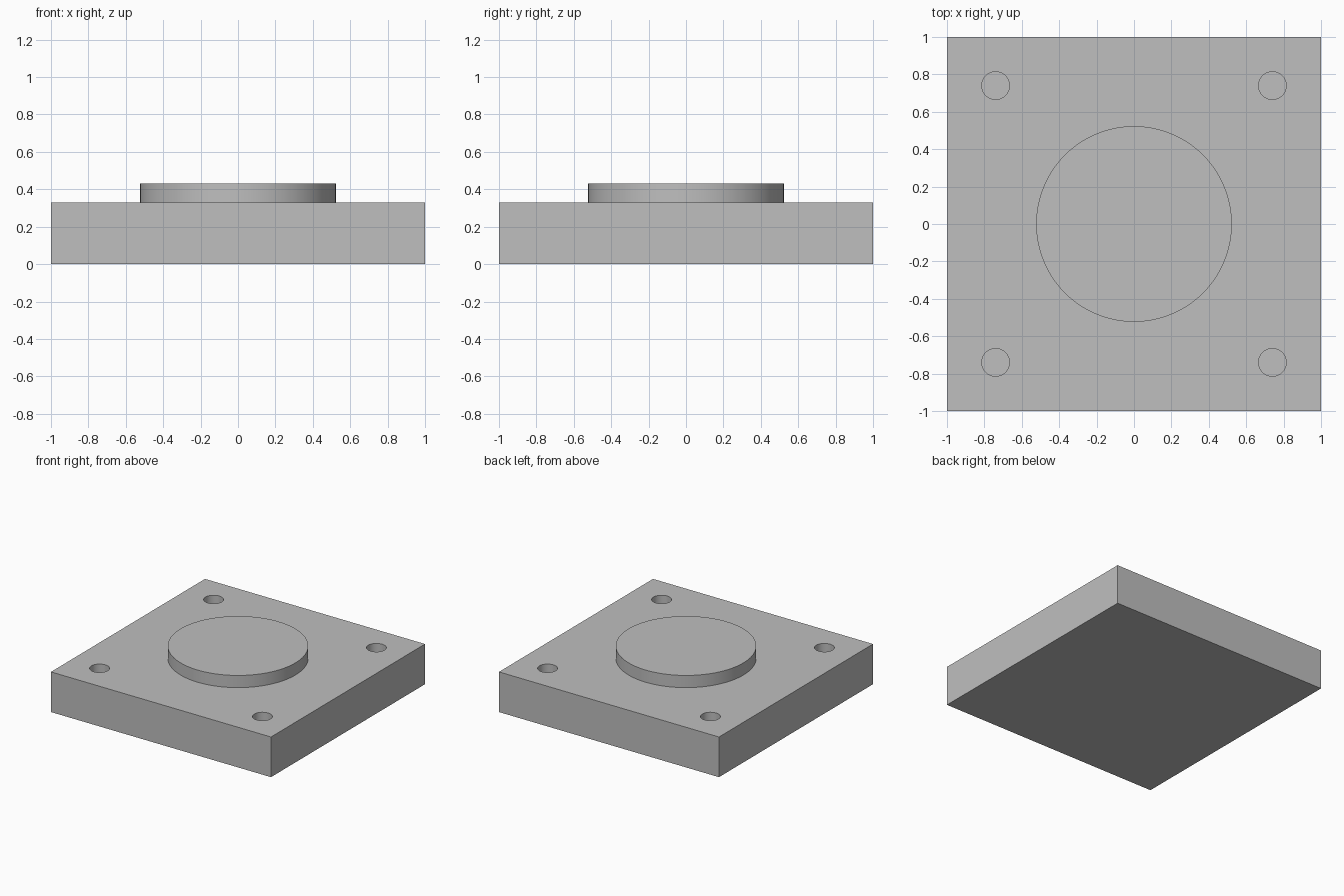
import bpy
import math

cube = bpy.data.objects.get("Cube")
if cube:
    bpy.data.objects.remove(cube, do_unlink=True)

PLATE_TOP = 0.33
BOSS_TOP = 0.43
HOLE_DEPTH = 0.2

grey = bpy.data.materials.new("machined grey")
grey.use_nodes = True
colour = (0.52, 0.52, 0.52, 1)
grey.diffuse_color = colour
grey.node_tree.nodes["Principled BSDF"].inputs["Base Color"].default_value = colour


def cylinder(name, radius, bottom, top, x=0, y=0, sides=64):
    bpy.ops.mesh.primitive_cylinder_add(
        vertices=sides, radius=radius, depth=top - bottom,
        location=(x, y, (bottom + top) / 2))
    obj = bpy.context.object
    obj.name = name
    obj.data.materials.append(grey)
    return obj


def cut(target, tool, operation):
    mod = target.modifiers.new(tool.name, 'BOOLEAN')
    mod.operation = operation
    mod.solver = 'EXACT'
    mod.object = tool
    bpy.context.view_layer.objects.active = target
    bpy.ops.object.modifier_apply(modifier=mod.name)
    bpy.data.objects.remove(tool, do_unlink=True)


# Square base plate
bpy.ops.mesh.primitive_cube_add(size=1, location=(0, 0, PLATE_TOP / 2))
plate = bpy.context.object
plate.name = "base_plate"
plate.scale = (2, 2, PLATE_TOP)
bpy.ops.object.transform_apply(location=True, rotation=False, scale=True)
plate.data.materials.append(grey)

# Round boss joined to the plate
cut(plate, cylinder("boss", 0.523, PLATE_TOP - 0.1, BOSS_TOP, sides=128), 'UNION')

# Blind bolt holes in the four corners
for sx in (-1, 1):
    for sy in (-1, 1):
        hole = cylinder("bolt_hole", 0.074, PLATE_TOP - HOLE_DEPTH,
                        PLATE_TOP + 0.1, 0.74 * sx, 0.74 * sy)
        cut(plate, hole, 'DIFFERENCE')

# Smooth the round walls, keep the rims sharp
bpy.ops.object.select_all(action='DESELECT')
plate.select_set(True)
bpy.context.view_layer.objects.active = plate
bpy.ops.object.shade_smooth_by_angle(angle=math.radians(30))
